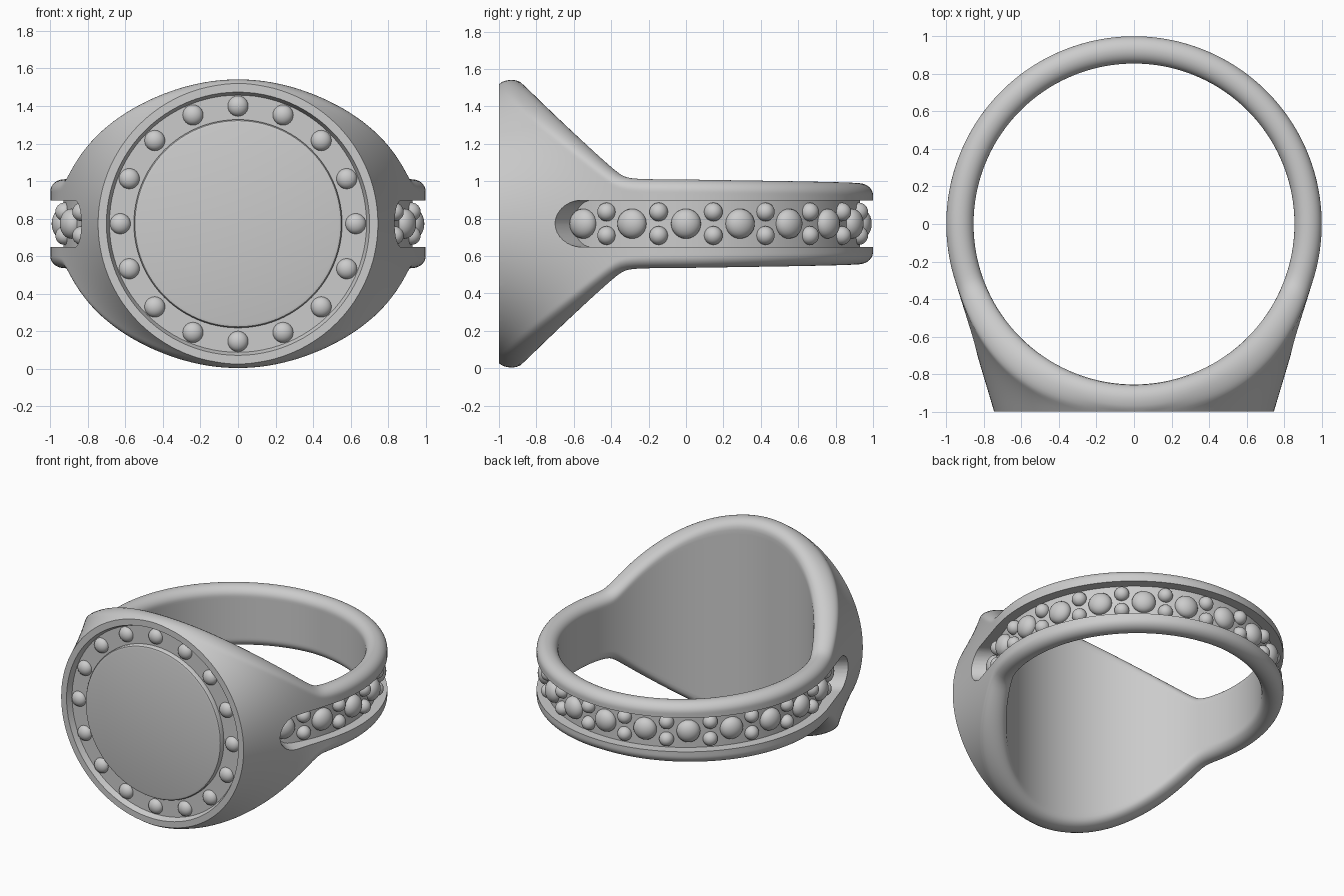
import bpy, bmesh
from math import sin, cos, tan, atan, pi, sqrt, radians
from mathutils import Matrix, Vector

if "Cube" in bpy.data.objects:
    bpy.data.objects.remove(bpy.data.objects["Cube"])

CZ = 0.773          # height of the ring's middle plane
BORE = 0.855        # finger hole radius
FACE = 0.745        # radius of the round front face


def make(name, bm, angle=35):
    bmesh.ops.recalc_face_normals(bm, faces=bm.faces[:])
    me = bpy.data.meshes.new(name)
    bm.to_mesh(me)
    bm.free()
    ob = bpy.data.objects.new(name, me)
    bpy.context.collection.objects.link(ob)
    if angle:
        smooth(ob, angle)
    return ob


def smooth(ob, angle):
    bpy.ops.object.select_all(action='DESELECT')
    ob.select_set(True)
    bpy.context.view_layer.objects.active = ob
    bpy.ops.object.shade_smooth_by_angle(angle=radians(angle))


def cut(ob, cutter):
    mod = ob.modifiers.new("cut", 'BOOLEAN')
    mod.operation, mod.solver, mod.object = 'DIFFERENCE', 'EXACT', cutter
    bpy.context.view_layer.objects.active = ob
    bpy.ops.object.modifier_apply(modifier=mod.name)
    bpy.data.objects.remove(cutter)


def grid_loop(bm, sections):
    """Skin a closed loop of closed sections."""
    rings = [[bm.verts.new(p) for p in s] for s in sections]
    n, m = len(rings), len(rings[0])
    for i in range(n):
        a, b = rings[i], rings[(i + 1) % n]
        for j in range(m):
            k = (j + 1) % m
            bm.faces.new((a[j], b[j], b[k], a[k]))


def polar(a, r, z):
    """a is measured from the front (-y)."""
    return (r * sin(a), -r * cos(a), CZ + z)


def half_height(a):
    y = -0.92 * cos(a)
    slope = 0.768 - 0.91 * (y + 0.92)
    base = 0.235 - 0.02 * max(0.0, abs(a) - pi / 2) / (pi / 2)
    return 0.5 * (slope + base + sqrt((slope - base) ** 2 + 0.0016))


def outer_radius(a, z):
    """Circle of radius 1 plus its tangents running to the face rim."""
    reach = 2 * atan(sqrt(max(0.0, FACE ** 2 - z * z)))
    return 1 / cos(reach - abs(a)) if abs(a) < reach else 1.0


def inset(z, h, d, w):
    u = max(0.0, (abs(z) - h + d) / d)
    return w * (1 - sqrt(max(0.0, 1 - u * u)))


# ring body: shank and shoulders lofted around the finger hole
N, M, K = 192, 56, 36
sections = []
for i in range(N):
    a = -pi + 2 * pi * i / N
    h = half_height(a)
    w = 0.5 * (outer_radius(a, h) - BORE)
    d_out = 0.065 - 0.035 * max(0.0, cos(a)) ** 2
    sec = []
    for j in range(M + 1):
        z = h * sin(pi / 2 * (2 * j / M - 1))
        sec.append(polar(a, outer_radius(a, z) - inset(z, h, d_out, w), z))
    for j in range(K - 1, 0, -1):
        z = h * sin(pi / 2 * (2 * j / K - 1))
        sec.append(polar(a, BORE + inset(z, h, 0.065, w), z))
    sections.append(sec)
bm = bmesh.new()
grid_loop(bm, sections)
body = make("ring_body", bm, 0)

# flat front
bm = bmesh.new()
bmesh.ops.create_cube(bm, size=4, matrix=Matrix.Translation((0, -2.999, CZ)))
cut(body, make("front_cutter", bm, 0))

# round recess in the front face
FRONT = Matrix.Rotation(pi / 2, 4, 'X')
bm = bmesh.new()
bmesh.ops.create_cone(bm, cap_ends=True, segments=96, radius1=0.685, radius2=0.725,
                      depth=0.1, matrix=Matrix.Translation((0, -1.008, CZ)) @ FRONT)
cut(body, make("recess_cutter", bm, 0))

# stone channel with rounded ends, running around the back
A0, A1, HW = radians(50), radians(310), 0.125
steps = []
for i in range(9):
    t = pi / 2 * i / 8
    steps.append((A0 + HW * (1 - cos(t)), max(0.004, HW * sin(t))))
steps += [(A0 + HW + (A1 - A0 - 2 * HW) * i / 90, HW) for i in range(1, 90)]
steps += [(A0 + A1 - a, w) for a, w in reversed(steps[:9])]
bm = bmesh.new()
rows = [[bm.verts.new(polar(a, r, z)) for r, z in
         ((0.93, -w), (1.4, -w), (1.4, w), (0.93, w))] for a, w in steps]
for p, q in zip(rows, rows[1:]):
    for j in range(4):
        k = (j + 1) % 4
        bm.faces.new((p[j], q[j], q[k], p[k]))
bm.faces.new(rows[0])
bm.faces.new(rows[-1])
cut(body, make("channel_cutter", bm, 0))
smooth(body, 35)

# raised centre plate with a soft edge
bm = bmesh.new()
profile = [(0.555, -0.94), (0.555, -0.982), (0.549, -0.991), (0.535, -0.995)]
rings = [[bm.verts.new((r * cos(2 * pi * i / 96), y, CZ + r * sin(2 * pi * i / 96)))
          for i in range(96)] for r, y in profile]
for p, q in zip(rings, rings[1:]):
    for i in range(96):
        k = (i + 1) % 96
        bm.faces.new((p[i], p[k], q[k], q[i]))
bm.faces.new(rings[0])
bm.faces.new(rings[-1])
make("centre_plate", bm)


def stone(bm, pos, radius, height, normal):
    rot = Vector(normal).to_track_quat('Z', 'Y').to_matrix().to_4x4()
    bmesh.ops.create_uvsphere(
        bm, u_segments=24, v_segments=12, radius=1,
        matrix=Matrix.Translation(pos) @ rot @ Matrix.Diagonal((radius, radius, height, 1)))


# beads around the front face
bm = bmesh.new()
for i in range(16):
    t = 2 * pi * i / 16
    stone(bm, (0.627 * sin(t), -0.956, CZ + 0.627 * cos(t)), 0.055, 0.042, (0, -1, 0))
make("face_beads", bm)

# alternating large stones and small pairs in the channel
large, small = bmesh.new(), bmesh.new()
for i in range(29):
    a = radians(54 + 9 * i)
    normal = (sin(a), -cos(a), 0)
    if i % 2 == 0:
        stone(large, polar(a, 0.935, 0), 0.08, 0.058, normal)
    else:
        for s in (-1, 1):
            stone(small, polar(a, 0.935, 0.063 * s), 0.05, 0.05, normal)
make("large_stones", large)
make("small_stones", small)
